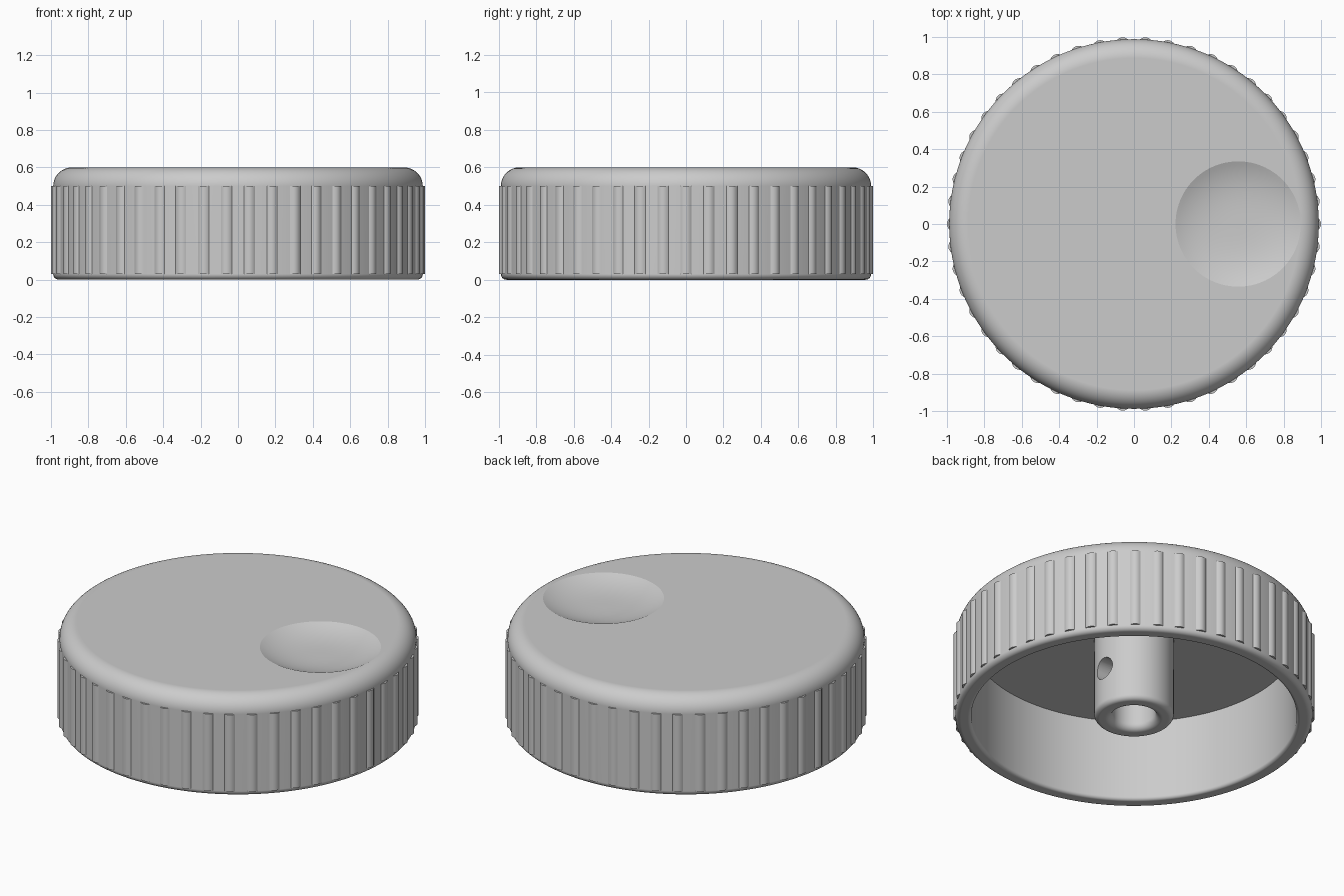
import bpy, bmesh, math
from math import sin, cos, pi, radians
from mathutils import Matrix

cube = bpy.data.objects.get("Cube")
if cube:
    bpy.data.objects.remove(cube, do_unlink=True)

SEGMENTS = 200
BODY_R, TOP_Z, CEILING_Z = 0.988, 0.6, 0.5
HUB_R, BORE_R = 0.22, 0.12
RIDGES = 50

grey = bpy.data.materials.new("light_grey")
grey.use_nodes = True
colour = (0.6, 0.6, 0.6, 1)
grey.diffuse_color = colour
grey.node_tree.nodes["Principled BSDF"].inputs["Base Color"].default_value = colour


def make_object(name, bm):
    bmesh.ops.recalc_face_normals(bm, faces=bm.faces[:])
    mesh = bpy.data.meshes.new(name)
    bm.to_mesh(mesh)
    bm.free()
    mesh.materials.append(grey)
    ob = bpy.data.objects.new(name, mesh)
    bpy.context.collection.objects.link(ob)
    return ob


def activate(ob):
    bpy.ops.object.select_all(action='DESELECT')
    ob.select_set(True)
    bpy.context.view_layer.objects.active = ob


def fillet(cx, cz, r, start, end, steps=8):
    """Arc points in the radius/height plane, angles in degrees."""
    angles = [radians(start + (end - start) * i / steps) for i in range(steps + 1)]
    return [(cx + r * cos(a), cz + r * sin(a)) for a in angles]


def lathe(name, profile, segments):
    """Turn a profile about z and close both ends with flat caps."""
    bm = bmesh.new()
    rings = [[bm.verts.new((r * cos(2 * pi * i / segments), r * sin(2 * pi * i / segments), z))
              for i in range(segments)] for r, z in profile]
    for a, b in zip(rings, rings[1:]):
        for i in range(segments):
            j = (i + 1) % segments
            bm.faces.new((a[i], a[j], b[j], b[i]))
    bm.faces.new(rings[0])
    bm.faces.new(rings[-1])
    return make_object(name, bm)


def cut(ob, cutter):
    mod = ob.modifiers.new("cut", 'BOOLEAN')
    mod.operation, mod.solver, mod.object = 'DIFFERENCE', 'EXACT', cutter
    activate(ob)
    bpy.ops.object.modifier_apply(modifier=mod.name)
    bpy.data.objects.remove(cutter, do_unlink=True)


# Knob body: rounded top, outer wall, rounded lip, cavity, hub and bore
profile = (fillet(BODY_R - 0.1, TOP_Z - 0.1, 0.1, 90, 0, 12)
           + fillet(BODY_R - 0.03, 0.03, 0.03, 0, -90)
           + fillet(0.92, 0.02, 0.02, -90, -180)
           + [(0.9, CEILING_Z), (HUB_R, CEILING_Z)]
           + fillet(HUB_R - 0.03, 0.03, 0.03, 0, -90)
           + fillet(BORE_R + 0.04, 0.04, 0.04, -90, -180)
           + [(BORE_R, 0.42)])
body = lathe("knob_body", profile, SEGMENTS)

# Finger dimple in the top, steeper towards its rim
DIMPLE_R, DIMPLE_DEPTH = 0.335, 0.05
fractions = [1 - i / 16 for i in range(16)]
bowl = [(DIMPLE_R, 0.1)] + [(DIMPLE_R * f, DIMPLE_DEPTH * (f ** 3 - 1)) for f in fractions]
dimple = lathe("dimple_cutter", bowl, 96)
dimple.data.transform(Matrix.Translation((0.557, 0, TOP_Z)))
cut(body, dimple)

# Set screw hole through the hub wall
screw = lathe("screw_hole_cutter", [(0.065, 0.06), (0.065, 0.3)], 40)
screw.data.transform(Matrix.Translation((0, 0, 0.24)) @ Matrix.Rotation(pi / 2, 4, 'Y'))
cut(body, screw)

# Grip ridges: shallow rounded ribs around the outer wall
bm = bmesh.new()
HALF_ANGLE, RISE, STEPS = 0.031, 0.012, 8
for k in range(RIDGES):
    outline = [(0.975, HALF_ANGLE), (0.975, -HALF_ANGLE)]
    for i in range(STEPS + 1):
        t = 2 * i / STEPS - 1
        outline.append((BODY_R - 0.001 + (RISE + 0.001) * (1 - t * t), t * HALF_ANGLE))
    mid = 2 * pi * k / RIDGES
    low, high = [[bm.verts.new((r * cos(mid + a), r * sin(mid + a), z)) for r, a in outline]
                 for z in (0.03, 0.5)]
    bm.faces.new(low)
    bm.faces.new(high)
    for i in range(len(outline)):
        j = (i + 1) % len(outline)
        bm.faces.new((low[i], low[j], high[j], high[i]))
ridges = make_object("grip_ridges", bm)

# Smooth shading with crisp edges and flat caps
for ob, angle in ((body, 20), (ridges, 40)):
    activate(ob)
    bpy.ops.object.shade_smooth_by_angle(angle=radians(angle))
    weighted = ob.modifiers.new("flat_caps", 'WEIGHTED_NORMAL')
    weighted.keep_sharp = True
